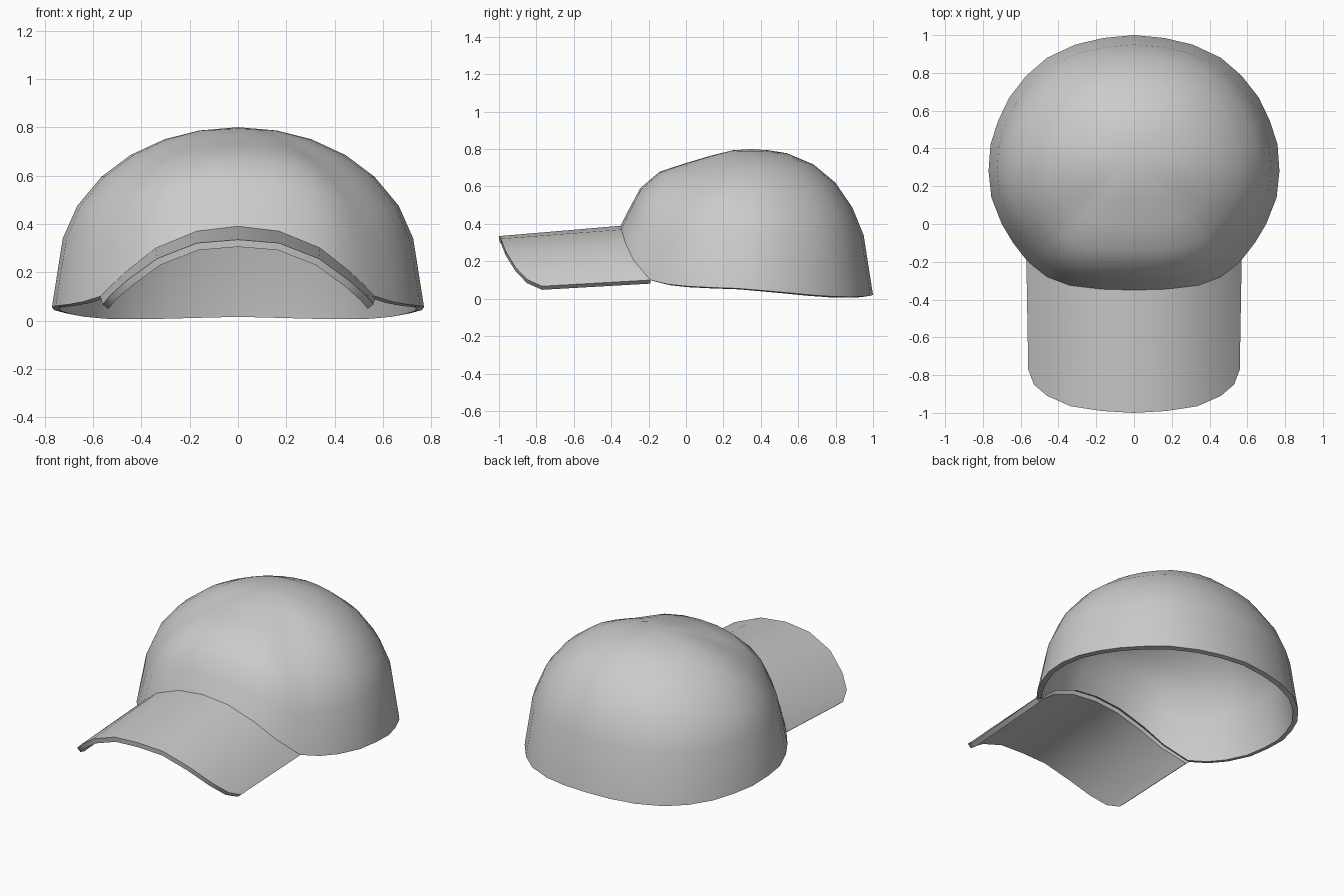
import bpy
from mathutils import Vector

if "Cube" in bpy.data.objects:
    bpy.data.objects.remove(bpy.data.objects["Cube"])

APEX = Vector((0, 0.35, 0.80))

# Half of the crown's lower edge, from the front centre round to the back centre
RIM = [(0, -.35, .39), (.17, -.345, .37), (.34, -.325, .30), (.46, -.28, .205),
       (.53, -.225, .14), (.57, -.19, .10), (.64, -.10, .078), (.70, 0, .067),
       (.755, .14, .06), (.77, .28, .055), (.76, .42, .043), (.72, .545, .032),
       (.66, .67, .02), (.57, .785, .012), (.46, .88, .01), (.31, .95, .012),
       (.16, .985, .016), (0, 1, .02)]
# Half of the brim's front edge (x, y), one point per rim point under the crown
BRIM = [(0, -1), (.17, -.99), (.335, -.965), (.46, -.91), (.53, -.85), (.56, -.77)]

# Crown profiles: (share of rim radius, share of height)
FRONT = [(1, 0), (.925, .25), (.85, .488), (.70, .707), (.50, .817), (.31, .915), (.14, .985)]
SIDE = [(1, 0), (.942, .383), (.864, .564), (.734, .725), (.578, .846), (.396, .933), (.208, .982)]
BACK = [(1, 0), (.923, .41), (.83, .60), (.69, .77), (.51, .895), (.29, .972), (.14, .992)]


def flip(p):
    return (-p[0],) + tuple(p[1:])


def make_object(name, verts, faces, thickness):
    mesh = bpy.data.meshes.new(name)
    mesh.from_pydata([tuple(v) for v in verts], [], faces)
    obj = bpy.data.objects.new(name, mesh)
    bpy.context.collection.objects.link(obj)
    solid = obj.modifiers.new("thickness", 'SOLIDIFY')
    solid.thickness = thickness
    solid.offset = -1
    bpy.ops.object.select_all(action='DESELECT')
    obj.select_set(True)
    bpy.context.view_layer.objects.active = obj
    bpy.ops.object.modifier_apply(modifier=solid.name)
    bpy.ops.object.shade_smooth_by_angle(angle=0.7)
    return obj


# Crown: rings from the rim to the apex, profile blended by direction
loop = RIM + [flip(p) for p in RIM[-2:0:-1]]
n = len(loop)
verts, faces = [], []
for k in range(len(SIDE)):
    for p in loop:
        rim = Vector(p)
        flat = Vector((rim.x - APEX.x, rim.y - APEX.y)).normalized()
        w = flat.y ** 2
        end = BACK if flat.y > 0 else FRONT
        r = w * end[k][0] + (1 - w) * SIDE[k][0]
        h = w * end[k][1] + (1 - w) * SIDE[k][1]
        verts.append(Vector((APEX.x + (rim.x - APEX.x) * r,
                             APEX.y + (rim.y - APEX.y) * r,
                             rim.z + (APEX.z - rim.z) * h)))
for k in range(len(SIDE) - 1):
    for j in range(n):
        a, b = k * n + j, k * n + (j + 1) % n
        faces.append((a, b, b + n, a + n))
verts.append(APEX)
top = (len(SIDE) - 1) * n
faces += [(top + j, top + (j + 1) % n, len(verts) - 1) for j in range(n)]
make_object("cap_crown", verts, faces, 0.03)

# Brim: arched sheet from the crown's front edge out to the rounded tip
inner = RIM[:len(BRIM)]
outer = [(x, y, r[2] + (y - r[1]) * (.085 - .05 * x)) for (x, y), r in zip(BRIM, inner)]
inner = [flip(p) for p in inner[:0:-1]] + inner
outer = [flip(p) for p in outer[:0:-1]] + outer
m = len(inner)
faces = [(m + j, m + j + 1, j + 1, j) for j in range(m - 1)]
make_object("cap_brim", inner + outer, faces, 0.03)
